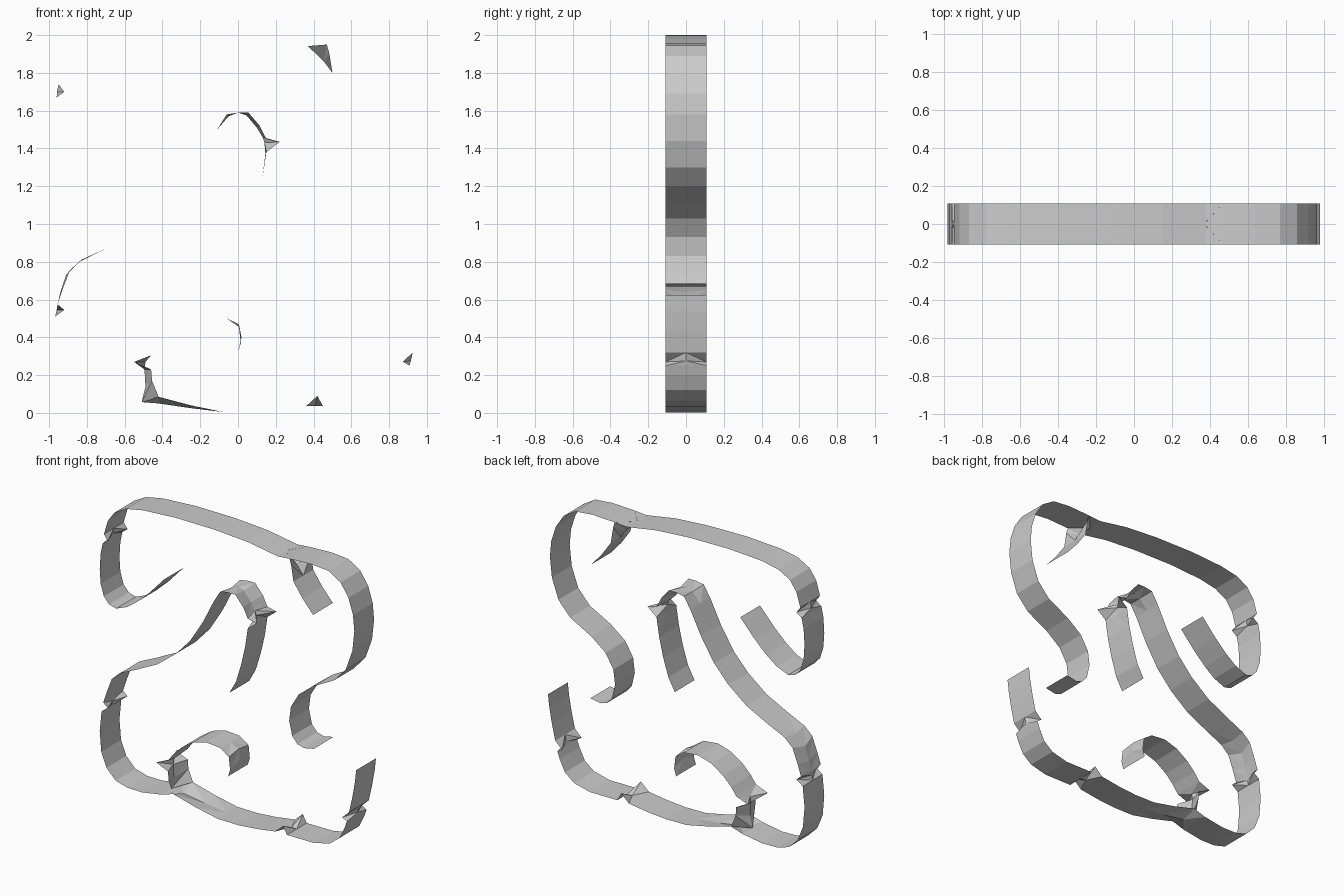
import bpy

HALF = 0.108  # half width of every ribbon


def ribbon(name, path):
    """Three-row strip along an x-z path; a 4-value point gives centre then edge position."""
    verts, faces = [], []
    for p in path:
        x, z = p[:2]
        ex, ez = p[2:] if len(p) == 4 else (x, z)
        verts += [(ex, -HALF, ez), (x, 0, z), (ex, HALF, ez)]
    for i in range(len(path) - 1):
        a, b = 3 * i, 3 * i + 3
        faces += [(a, a + 1, b + 1), (a, b + 1, b),
                  (a + 1, a + 2, b + 1), (a + 2, b + 2, b + 1)]
    mesh = bpy.data.meshes.new(name)
    mesh.from_pydata(verts, [], faces)
    obj = bpy.data.objects.new(name, mesh)
    bpy.context.collection.objects.link(obj)
    return obj


# Upper band: left hook, across the top, right side and inner curl
ribbon("upper_ribbon", [
    (-.49, 1.55), (-.60, 1.43), (-.69, 1.345), (-.77, 1.285), (-.857, 1.25),
    (-.91, 1.265), (-.95, 1.31), (-.975, 1.39), (-.982, 1.49), (-.975, 1.60),
    (-.96, 1.67), (-.958, 1.70, -.92, 1.70), (-.95, 1.74), (-.92, 1.84),
    (-.87, 1.91), (-.78, 1.96), (-.65, 1.985), (-.40, 2.0), (-.10, 1.997),
    (.15, 1.98), (.38, 1.942), (.47, 1.95), (.64, 1.957), (.77, 1.945),
    (.86, 1.89), (.92, 1.80), (.955, 1.69), (.965, 1.58), (.95, 1.44),
    (.90, 1.30), (.81, 1.20), (.65, 1.115), (.54, 1.03), (.48, .93),
    (.467, .83), (.49, .73), (.53, .685), (.58, .67), (.655, .685)])

# Short branch below the top band
ribbon("upper_branch", [
    (.37, 1.942, .47, 1.95), (.455, 1.86, .482, 1.91),
    (.50, 1.80), (.57, 1.70), (.65, 1.61)])

# Lower band: inner arch, left side, bottom and right end
ribbon("lower_ribbon", [
    (.01, .90), (.06, .99), (.10, 1.12), (.13, 1.25), (.145, 1.37, .15, 1.38),
    (.14, 1.43, .22, 1.435), (.13, 1.46, .15, 1.45), (.10, 1.51, .115, 1.52),
    (.045, 1.575, .055, 1.59), (0, 1.59), (-.05, 1.57, -.06, 1.58),
    (-.11, 1.50), (-.19, 1.34), (-.29, 1.18), (-.40, 1.06), (-.54, .95),
    (-.70, .87), (-.84, .80, -.83, .81), (-.91, .73, -.89, .755),
    (-.94, .64, -.93, .65), (-.955, .575), (-.96, .545, -.92, .545),
    (-.968, .51), (-.982, .37), (-.97, .23), (-.93, .13), (-.86, .06),
    (-.77, .035), (-.66, .033), (-.51, .057), (-.42, .05, -.42, .085),
    (-.25, .025, -.25, .04), (-.08, .005), (.08, .003), (.22, .015),
    (.36, .035), (.41, .037, .42, .09), (.45, .035), (.66, .035), (.78, .065),
    (.85, .12), (.89, .20), (.908, .25), (.915, .275, .873, .27),
    (.925, .32), (.95, .43), (.97, .54), (.98, .625)])

# Inner curl rising from the bottom band
ribbon("lower_curl", [
    (0, .32), (.018, .40, .015, .37), (.005, .47, .005, .455),
    (-.06, .50), (-.17, .51), (-.27, .48), (-.36, .42), (-.42, .36),
    (-.46, .305), (-.49, .27, -.55, .27), (-.495, .23, -.46, .23),
    (-.49, .14, -.455, .17), (-.51, .057, -.42, .085)])
